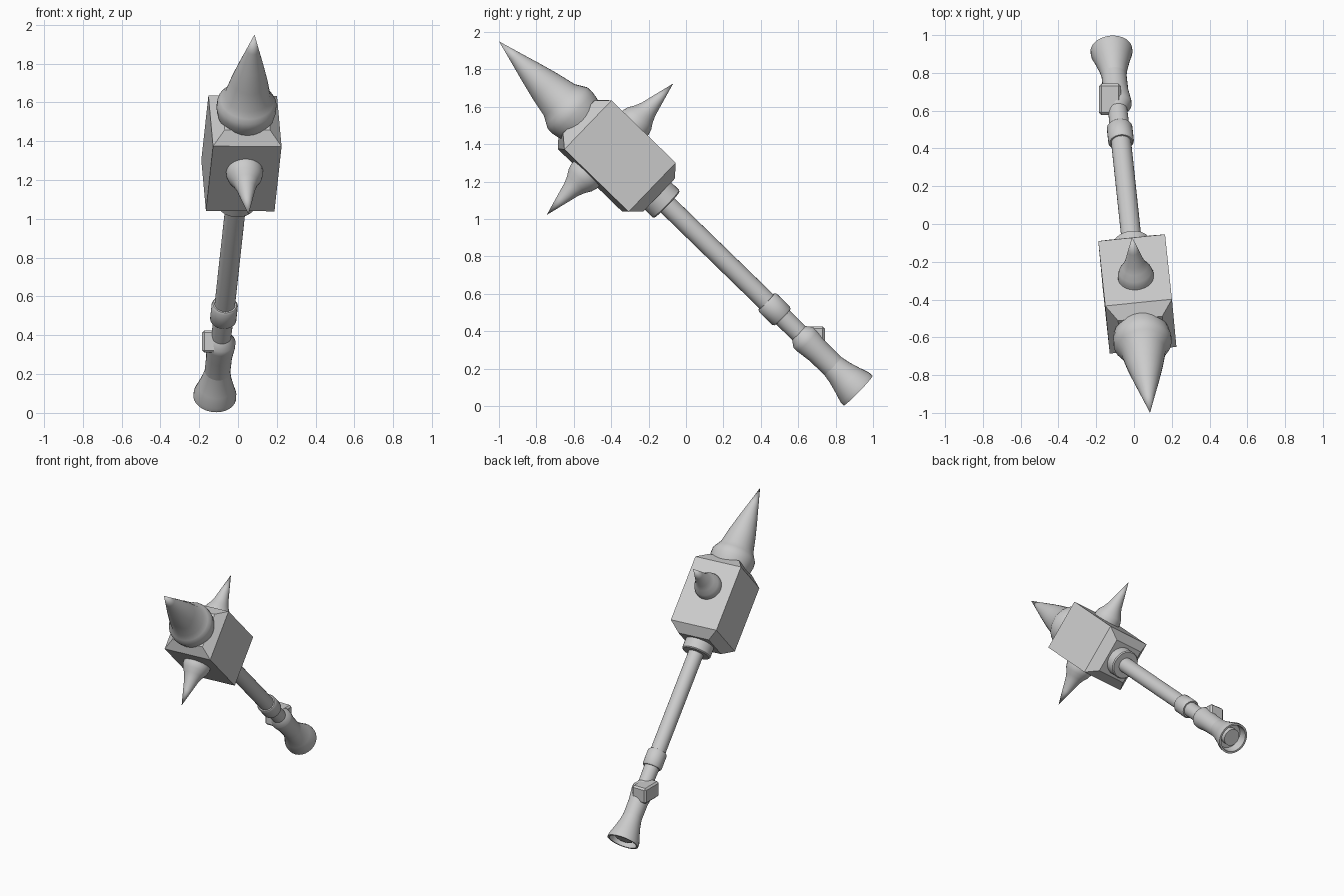
import bpy
import bmesh
import math
from mathutils import Matrix, Vector

cube = bpy.data.objects.get("Cube")
if cube:
    bpy.data.objects.remove(cube, do_unlink=True)

grey = bpy.data.materials.new("plain_grey")
grey.use_nodes = True
COLOUR = (0.6, 0.6, 0.6, 1)
grey.diffuse_color = COLOUR
grey.node_tree.nodes["Principled BSDF"].inputs["Base Color"].default_value = COLOUR

# Weapon frame: z runs from pommel to tip, y runs along the side spikes
base = Vector((-0.12, 0.92, 0.083))
tip = Vector((0.085, -1.0, 1.95))
length = (tip - base).length
u = (tip - base).normalized()
v = Vector((-0.064, 0.676, 0.70))
v = (v - u * v.dot(u)).normalized()
w = v.cross(u)
FRAME = Matrix.Translation(base) @ Matrix((w, v, u)).transposed().to_4x4()


def finish(name, bm, matrix, smooth=True):
    bmesh.ops.remove_doubles(bm, verts=bm.verts, dist=0.0005)
    bmesh.ops.recalc_face_normals(bm, faces=bm.faces)
    mesh = bpy.data.meshes.new(name)
    bm.to_mesh(mesh)
    bm.free()
    mesh.materials.append(grey)
    obj = bpy.data.objects.new(name, mesh)
    bpy.context.collection.objects.link(obj)
    obj.matrix_world = matrix
    if smooth:
        bpy.ops.object.select_all(action="DESELECT")
        obj.select_set(True)
        bpy.context.view_layer.objects.active = obj
        bpy.ops.object.shade_smooth_by_angle(angle=math.radians(35))
    return obj


def lathe(name, profile, matrix=FRAME, sides=28):
    """Revolve (radius, height) pairs about z."""
    bm = bmesh.new()
    verts = [bm.verts.new((r, 0, h)) for r, h in profile]
    edges = [bm.edges.new(pair) for pair in zip(verts, verts[1:])]
    bmesh.ops.spin(bm, geom=verts + edges, cent=(0, 0, 0), axis=(0, 0, 1),
                   angle=math.tau, steps=sides)
    return finish(name, bm, matrix)


def block(name, size, matrix, bevel, pick):
    """Box with its picked edges chamfered."""
    bm = bmesh.new()
    bmesh.ops.create_cube(bm, size=1)
    bmesh.ops.scale(bm, vec=size, verts=bm.verts)
    edges = [e for e in bm.edges if pick(e)]
    bmesh.ops.bevel(bm, geom=edges, offset=bevel, segments=1, affect="EDGES")
    return finish(name, bm, matrix, smooth=False)


# Hollow flared pommel with a round core inside
lathe("pommel", [(0, 0.06), (0.09, 0.06), (0.097, 0), (0.111, 0), (0.110, 0.025),
                 (0.092, 0.08), (0.075, 0.14), (0.066, 0.19), (0, 0.19)])
lathe("pommel_core", [(0, 0.02), (0.06, 0.02), (0.06, 0.1), (0, 0.1)])

# Handle parts
lathe("grip", [(0, 0.17), (0.066, 0.17), (0.067, 0.3), (0.077, 0.38),
               (0.076, 0.41), (0.05, 0.445), (0, 0.445)])
lathe("shaft", [(0, 0.4), (0.05, 0.4), (0.053, 0.6), (0.053, 1.5), (0, 1.5)])
lathe("handle_ring", [(0, 0.565), (0.061, 0.565), (0.068, 0.575),
                      (0.068, 0.675), (0.061, 0.685), (0, 0.685)])
lathe("head_collar", [(0, 1.43), (0.095, 1.43), (0.102, 1.437),
                      (0.102, 1.53), (0, 1.53)])

# Block on the side of the grip
block("grip_block", (0.115, 0.165, 0.115),
      Matrix.Translation((-0.127, 0.66, 0.368)), 0.012, lambda e: True)

# Head, chamfered around both ends
block("head", (0.355, 0.364, 0.6), FRAME @ Matrix.Translation((0, 0, 1.805)), 0.06,
      lambda e: abs(e.verts[0].co.z - e.verts[1].co.z) < 0.01)

# Spikes with swollen roots
lathe("top_spike", [(0, 2.06), (0.135, 2.06), (0.148, 2.1), (0.155, 2.14), (0.153, 2.175),
                    (0.138, 2.2), (0.118, 2.235), (0.095, 2.34), (0.066, 2.45),
                    (0.032, 2.57), (0, length)])
for name, side in (("back_spike", 1), ("front_spike", -1)):
    turn = Matrix.Rotation(-side * math.pi / 2, 4, "X")
    lathe(name, [(0, 0.15), (0.095, 0.15), (0.095, 0.2), (0.086, 0.23),
                 (0.066, 0.262), (0.05, 0.3), (0.029, 0.38), (0, 0.488)],
          FRAME @ Matrix.Translation((0, 0, 1.856)) @ turn)
